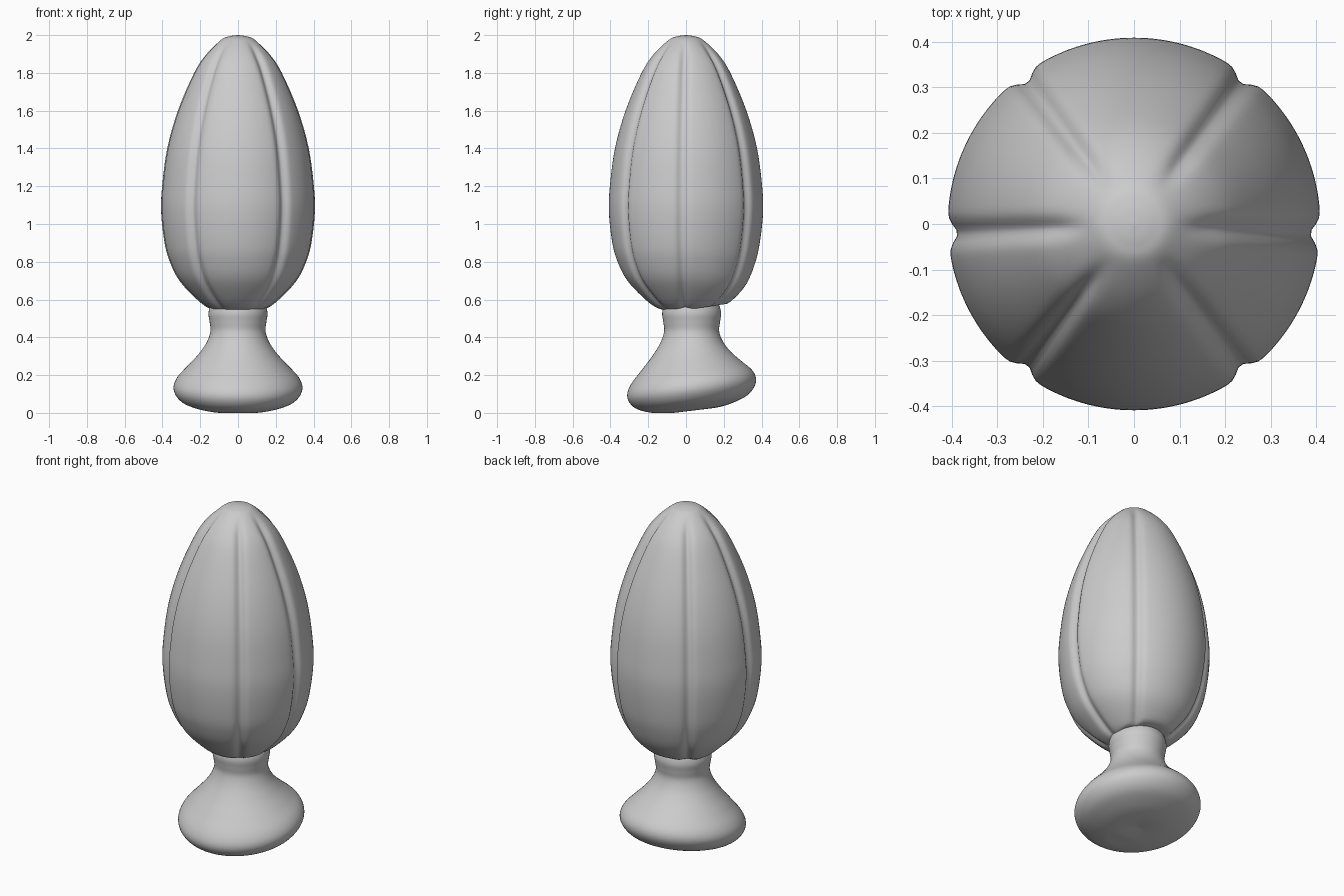
import bpy, bmesh
from math import sin, cos, pi, radians, exp
from mathutils import Vector

if "Cube" in bpy.data.objects:
    bpy.data.objects.remove(bpy.data.objects["Cube"])


def smoothstep(a, b, v):
    t = min(1, max(0, (v - a) / (b - a)))
    return t * t * (3 - 2 * t)


def refine(pts, steps):
    # Catmull-Rom curve through the profile points
    p = [Vector(q) for q in pts]
    p = [2 * p[0] - p[1]] + p + [2 * p[-1] - p[-2]]
    out = []
    for i in range(1, len(p) - 2):
        a, b, c, d = p[i - 1:i + 3]
        for s in range(steps):
            t = s / steps
            out.append(0.5 * (2 * b + (c - a) * t + (2 * a - 5 * b + 4 * c - d) * t * t
                              + (3 * b - a - 3 * c + d) * t ** 3))
    return out + [p[-2]]


def lathe(name, profile, segments, shape):
    # Revolve a bottom-to-top profile, passing every point through shape()
    rows = refine(profile, 5)
    bm = bmesh.new()
    bottom = bm.verts.new(shape(0, 0, rows[0].y))
    top = bm.verts.new(shape(0, 0, rows[-1].y))
    rings = [[bm.verts.new(shape(2 * pi * i / segments, max(r, 0.002), z))
              for i in range(segments)] for r, z in rows[1:-1]]
    for i in range(segments):
        j = (i + 1) % segments
        bm.faces.new((bottom, rings[0][j], rings[0][i]))
        bm.faces.new((top, rings[-1][i], rings[-1][j]))
        for lo, hi in zip(rings, rings[1:]):
            bm.faces.new((lo[i], lo[j], hi[j], hi[i]))
    bmesh.ops.recalc_face_normals(bm, faces=bm.faces)
    mesh = bpy.data.meshes.new(name)
    bm.to_mesh(mesh)
    bm.free()
    mesh.shade_smooth()
    ob = bpy.data.objects.new(name, mesh)
    bpy.context.collection.objects.link(ob)
    return ob


# Egg-shaped pod with six lengthwise grooves and a slanted underside
GROOVES = [radians(a) for a in (-3, 53, 127, 183, 233, 307)]


def pod_shape(a, r, z):
    depth = 0
    for g in GROOVES:
        d = (a - g + pi) % (2 * pi) - pi
        depth += 0.021 * exp(-(d * max(r, 0.05) / 0.024) ** 2)
    r -= depth * smoothstep(0.08, 0.2, r)
    x, y = r * cos(a), r * sin(a)
    z -= 0.13 * max(0, y) * (1 - smoothstep(0.6, 0.95, z))
    if z < 0.8:
        z = max(z, 0.545 + 0.15 * y)
    return x, y, z


lathe("pod", [(0, 0.54), (0.08, 0.54), (0.15, 0.555), (0.215, 0.60), (0.31, 0.70),
              (0.362, 0.80), (0.39, 0.90), (0.408, 1.06), (0.403, 1.2), (0.376, 1.4),
              (0.32, 1.6), (0.235, 1.8), (0.17, 1.9), (0.09, 1.975), (0.045, 1.994),
              (0, 2.0)], 180, pod_shape)


# Flared foot and neck, leaning up towards the back
def foot_shape(a, r, z):
    x, y = r * cos(a), r * sin(a)
    z += 0.12 * y * (1 - smoothstep(0.15, 0.45, z))
    return x, y + 0.03, max(z, 0)


lathe("foot", [(0, 0.02), (0.08, 0.012), (0.15, 0.014), (0.22, 0.028), (0.29, 0.055),
               (0.33, 0.095), (0.341, 0.14), (0.32, 0.19), (0.265, 0.25), (0.21, 0.31),
               (0.168, 0.37), (0.146, 0.43), (0.15, 0.48), (0.156, 0.53),
               (0.14, 0.58), (0.10, 0.62), (0, 0.64)], 72, foot_shape)
